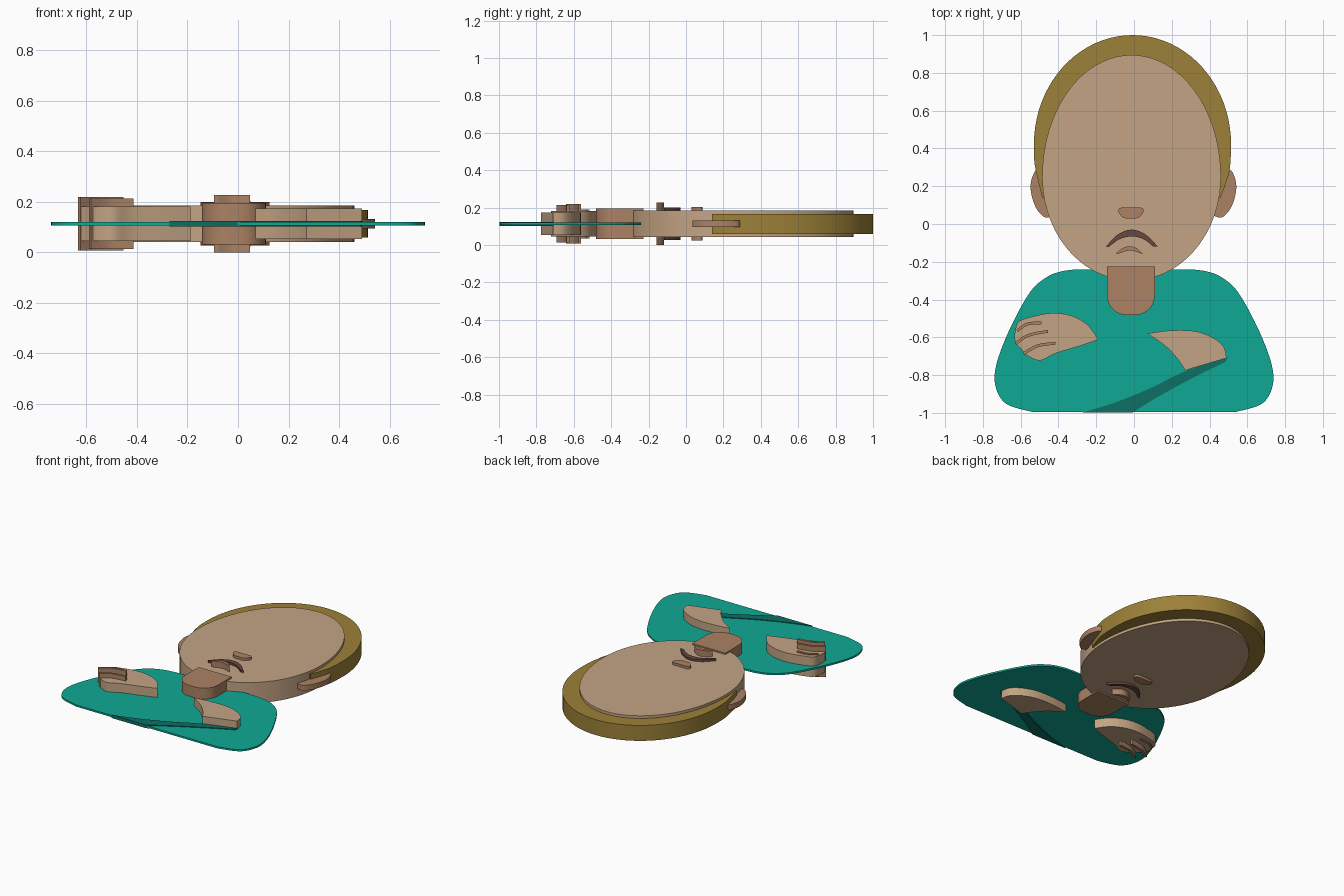
import bpy
import bmesh
import math

cube = bpy.data.objects.get("Cube")
if cube:
    bpy.data.objects.remove(cube, do_unlink=True)

MID = 0.113  # every layer is centred on this height


def material(name, r, g, b):
    """Make a flat material from display colour values."""
    def linear(v):
        v /= 255
        return v / 12.92 if v <= 0.04045 else ((v + 0.055) / 1.055) ** 2.4
    colour = (linear(r), linear(g), linear(b), 1)
    mat = bpy.data.materials.new(name)
    mat.use_nodes = True
    mat.diffuse_color = colour
    bsdf = mat.node_tree.nodes["Principled BSDF"]
    bsdf.inputs["Base Color"].default_value = colour
    bsdf.inputs["Roughness"].default_value = 0.8
    return mat


SKIN = material("light skin", 196, 164, 132)
DARK_SKIN = material("shaded skin", 172, 130, 100)
HAIR = material("golden brown hair", 157, 129, 56)
SHIRT = material("teal shirt", 15, 169, 148)
FOLD = material("dark teal fold", 14, 112, 101)
MOUTH = material("dark mouth", 102, 72, 66)


def smooth(points, steps=6):
    """Run a smooth open path through the points."""
    pts = [points[0]] + list(points) + [points[-1]]
    path = []
    for a, b, c, d in zip(pts, pts[1:], pts[2:], pts[3:]):
        for i in range(steps):
            t = i / steps
            path.append(tuple(
                q + t / 2 * (r - p + t * (2 * p - 5 * q + 4 * r - s
                                          + t * (3 * q - p - 3 * r + s)))
                for p, q, r, s in zip(a, b, c, d)))
    return path + [points[-1]]


def arc(cx, cy, rx, ry, start, end, steps=24):
    """Elliptical arc, with angles in degrees."""
    angles = [math.radians(start + (end - start) * i / steps) for i in range(steps + 1)]
    return [(cx + rx * math.cos(a), cy + ry * math.sin(a)) for a in angles]


def mirror(path, centre=0.0):
    return [(2 * centre - x, y) for x, y in reversed(path)]


def slab(name, outline, thickness, mat):
    """Extrude a closed outline evenly about the middle height."""
    ring = [p for i, p in enumerate(outline) if math.dist(p, outline[i - 1]) > 1e-4]
    bm = bmesh.new()
    face = bm.faces.new([bm.verts.new((x, y, MID - thickness / 2)) for x, y in ring])
    extruded = bmesh.ops.extrude_face_region(bm, geom=[face], use_keep_orig=True)["geom"]
    top = [v for v in extruded if isinstance(v, bmesh.types.BMVert)]
    bmesh.ops.translate(bm, verts=top, vec=(0, 0, thickness))
    bmesh.ops.recalc_face_normals(bm, faces=bm.faces)
    mesh = bpy.data.meshes.new(name)
    bm.to_mesh(mesh)
    bm.free()
    mesh.materials.append(mat)
    obj = bpy.data.objects.new(name, mesh)
    bpy.context.collection.objects.link(obj)
    bpy.ops.object.select_all(action="DESELECT")
    obj.select_set(True)
    bpy.context.view_layer.objects.active = obj
    bpy.ops.object.shade_smooth_by_angle(angle=math.radians(35))
    return obj


def stroke(points, width):
    """Outline of a curved band of even width."""
    path = smooth(points)
    upper, lower = [], []
    for i, (x, y) in enumerate(path):
        (ax, ay), (bx, by) = path[max(i - 1, 0)], path[min(i + 1, len(path) - 1)]
        length = math.dist((ax, ay), (bx, by))
        nx, ny = (ay - by) / length * width / 2, (bx - ax) / length * width / 2
        upper.append((x + nx, y + ny))
        lower.append((x - nx, y - ny))
    return upper + lower[::-1]


# Shirt: one half mirrored across the middle
side = smooth([(0.30, -0.24), (0.38, -0.25), (0.46, -0.28), (0.55, -0.36),
               (0.655, -0.55), (0.725, -0.73), (0.735, -0.85), (0.68, -0.95), (0.54, -0.995)])
slab("shirt", side + mirror(side), 0.012, SHIRT)

# Sleeve fold running up to the left hand
slab("sleeve_fold",
     smooth([(-0.27, -0.997), (-0.1, -0.945), (0.085, -0.87), (0.27, -0.78), (0.495, -0.705)])
     + smooth([(0.485, -0.73), (0.32, -0.81), (0.11, -0.925), (-0.005, -0.997)]),
     0.022, FOLD)

# Head: two half ellipses joined at the widest line
slab("face", arc(-0.013, 0.25, 0.473, 0.645, 0, 180, 40)
     + arc(-0.013, 0.25, 0.473, 0.55, 180, 360, 40), 0.143, SKIN)

# Hair: a cap around the head, narrowing to the ears
slab("hair", arc(-0.008, 0.42, 0.522, 0.58, 0, 180, 40)
     + smooth([(-0.53, 0.42), (-0.525, 0.31), (-0.485, 0.138)])
     + smooth([(0.458, 0.138), (0.505, 0.28), (0.514, 0.42)]), 0.107, HAIR)

# Ears
ear = smooth([(0.42, 0.27), (0.50, 0.29), (0.532, 0.25), (0.541, 0.18),
              (0.515, 0.09), (0.465, 0.035), (0.41, 0.05)])
slab("left_ear", ear, 0.036, DARK_SKIN)
slab("right_ear", mirror(ear, -0.003), 0.036, DARK_SKIN)

# Neck with rounded lower corners
slab("neck", [(0.11, -0.226), (-0.143, -0.226)]
     + arc(-0.038, -0.377, 0.105, 0.105, 180, 270, 12)
     + arc(0.005, -0.377, 0.105, 0.105, 270, 360, 12), 0.163, DARK_SKIN)

# Nose
nose = smooth([(0.035, 0.087), (0.049, 0.08), (0.047, 0.058), (0.025, 0.034), (0, 0.029)])
slab("nose", nose + mirror(nose, -0.016), 0.178, DARK_SKIN)

# Mouth and lower lip crescents
slab("mouth", smooth([(-0.148, -0.118), (-0.085, -0.055), (-0.012, -0.03), (0.06, -0.055), (0.125, -0.118)])
     + smooth([(0.1, -0.118), (0.05, -0.08), (-0.012, -0.066), (-0.075, -0.08), (-0.135, -0.122)]),
     0.172, MOUTH)
slab("lower_lip", smooth([(-0.095, -0.155), (-0.06, -0.128), (-0.023, -0.118), (0.013, -0.128), (0.047, -0.158)])
     + smooth([(0.03, -0.154), (-0.023, -0.14), (-0.08, -0.157)]), 0.226, DARK_SKIN)

# Hands
slab("left_hand",
     smooth([(0.07, -0.58), (0.19, -0.564), (0.32, -0.567), (0.415, -0.6), (0.475, -0.65), (0.49, -0.71)])
     + smooth([(0.27, -0.775), (0.235, -0.72), (0.165, -0.645), (0.07, -0.58)]), 0.122, SKIN)
slab("right_hand",
     smooth([(-0.188, -0.612), (-0.25, -0.53), (-0.34, -0.483), (-0.44, -0.472), (-0.55, -0.493),
             (-0.61, -0.517), (-0.628, -0.56), (-0.63, -0.62), (-0.595, -0.665),
             (-0.555, -0.702), (-0.495, -0.722), (-0.415, -0.685), (-0.285, -0.645), (-0.188, -0.612)]),
     0.138, SKIN)

# Creases between the fingers of the right hand
creases = [([(-0.618, -0.565), (-0.565, -0.53), (-0.49, -0.523)], 0.155),
           ([(-0.628, -0.635), (-0.56, -0.59), (-0.455, -0.568)], 0.21),
           ([(-0.585, -0.687), (-0.51, -0.645), (-0.415, -0.631)], 0.2)]
for number, (points, depth) in enumerate(creases, 1):
    slab(f"finger_crease_{number}", stroke(points, 0.015), depth, DARK_SKIN)
